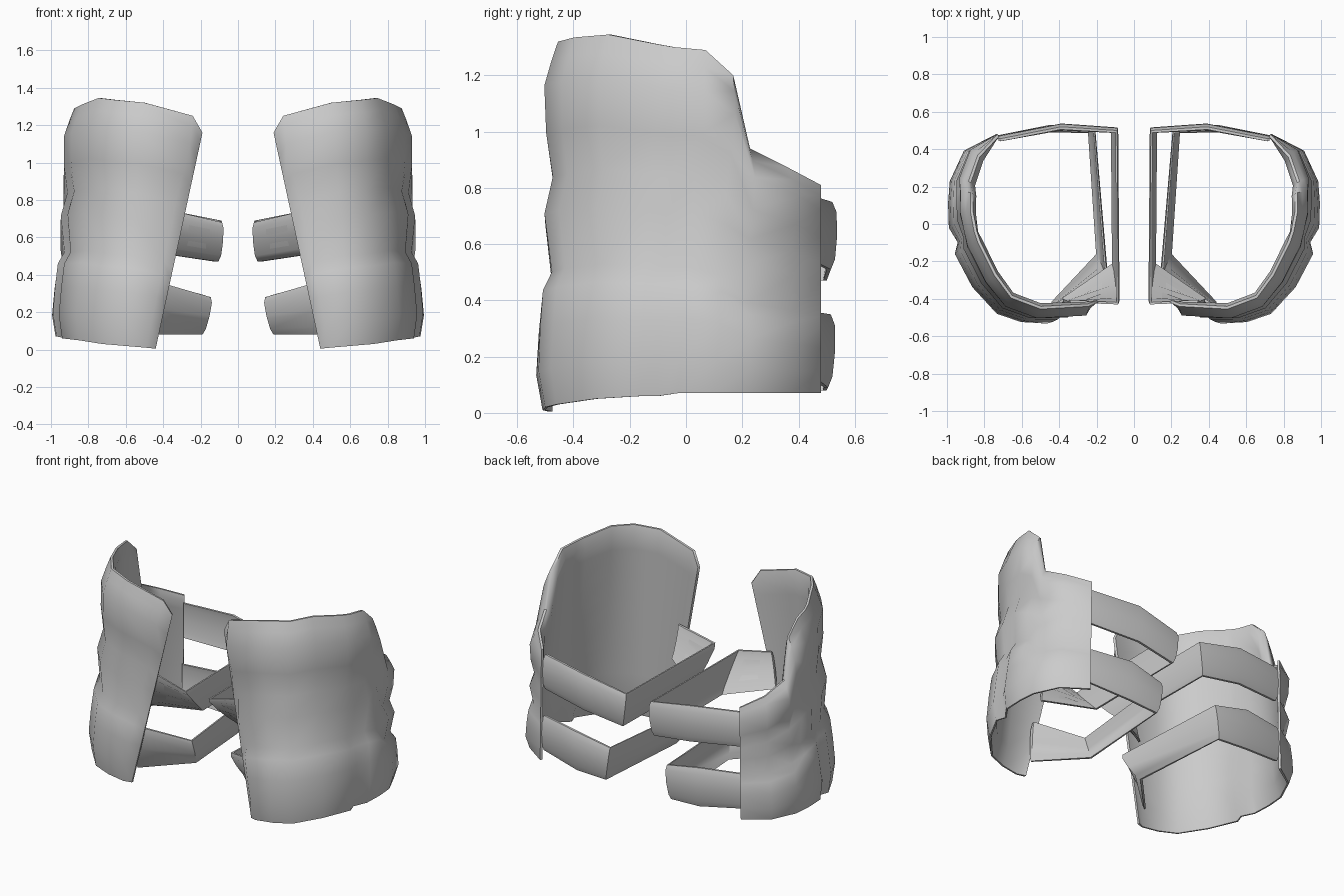
import bpy, bmesh, math
from mathutils import Vector

cube = bpy.data.objects.get("Cube")
if cube:
    bpy.data.objects.remove(cube, do_unlink=True)

grey = bpy.data.materials.new("plain_grey")
grey.use_nodes = True
grey.diffuse_color = (0.6, 0.6, 0.6, 1)
grey.node_tree.nodes["Principled BSDF"].inputs["Base Color"].default_value = (0.6, 0.6, 0.6, 1)

CENTRE = Vector((0.45, 0.0, 0.0))


def outward(p, amount):
    """Push a point horizontally away from the axis of the guard."""
    d = Vector((p.x - CENTRE.x, p.y - CENTRE.y, 0)).normalized()
    return p + d * amount


def mirrored_loft(name, sections):
    """Loft closed cross-sections, cap both ends and mirror to the other leg."""
    n = len(sections[0])
    bm = bmesh.new()
    rings = [[bm.verts.new(p) for p in section] for section in sections]
    for a, b in zip(rings, rings[1:]):
        for k in range(n):
            j = (k + 1) % n
            bm.faces.new((a[k], b[k], b[j], a[j]))
    # each section runs up the outside and back down the inside
    for ring in (rings[0], rings[-1]):
        for k in range(n // 2 - 1):
            bm.faces.new((ring[k], ring[k + 1], ring[n - 2 - k], ring[n - 1 - k]))
    bmesh.ops.recalc_face_normals(bm, faces=bm.faces)
    mesh = bpy.data.meshes.new(name)
    bm.to_mesh(mesh)
    bm.free()
    mesh.materials.append(grey)
    ob = bpy.data.objects.new(name, mesh)
    bpy.context.collection.objects.link(ob)
    mirror = ob.modifiers.new("both_legs", "MIRROR")
    mirror.use_mirror_merge = False
    bpy.ops.object.select_all(action="DESELECT")
    ob.select_set(True)
    bpy.context.view_layer.objects.active = ob
    bpy.ops.object.convert(target="MESH")
    bpy.ops.object.shade_smooth_by_angle(angle=math.radians(50))


# Shell outline: bottom point, top point and wall depth, inner front edge to back edge
outline = [
    ((0.44, -0.49, 0.005), (0.19, -0.42, 1.16), 0.015),
    ((0.49, -0.52, 0.01), (0.24, -0.445, 1.25), 0.035),
    ((0.61, -0.51, 0.02), (0.50, -0.46, 1.32), 0.04),
    ((0.73, -0.47, 0.03), (0.66, -0.40, 1.335), 0.04),
    ((0.86, -0.33, 0.05), (0.75, -0.28, 1.345), 0.04),
    ((0.95, -0.16, 0.06), (0.84, -0.10, 1.31), 0.04),
    ((0.93, -0.10, 0.06), (0.86, -0.04, 1.30), 0.03),
    ((0.98, -0.03, 0.07), (0.88, 0.07, 1.29), 0.04),
    ((0.985, 0.10, 0.07), (0.88, 0.17, 1.20), 0.045),
    ((0.975, 0.22, 0.07), (0.89, 0.23, 0.94), 0.05),
    ((0.90, 0.38, 0.07), (0.84, 0.37, 0.87), 0.05),
    ((0.74, 0.48, 0.07), (0.73, 0.48, 0.81), 0.015),
]
# Padded swells and creases up the height: fraction, outward push
folds = [(0, -0.01), (0.1, 0.02), (0.22, 0.02), (0.32, 0.015), (0.37, -0.015),
         (0.53, 0.02), (0.63, -0.005), (0.75, 0.025), (0.88, 0.038), (0.95, 0.015), (1, -0.005)]
shell = []
for i, (low, high, depth) in enumerate(outline):
    low, high = Vector(low), Vector(high)
    at_edge = i in (0, len(outline) - 1)
    outer = [outward(low.lerp(high, t), 0 if at_edge else push) for t, push in folds]
    # the lining is smooth and meets the padding at thin rims
    lining = [outward(low.lerp(high, t), -min(depth, 0.02) if t in (0, 1) else -depth)
              for t, push in folds]
    shell.append(outer + lining[::-1])
mirrored_loft("guard_shells", shell)

# Strap cross-section: fraction of the width, outward swell
STRAP_PROFILE = [(0, 0), (0.15, 0.014), (0.5, 0.02), (0.85, 0.016), (1, 0)]


# Straps: top and bottom edge points from the back, round the inside, to the front
def strap(name, edges):
    sections = []
    for top, bottom in edges:
        top, bottom = Vector(top), Vector(bottom)
        outer, inner = [], []
        for t, swell in STRAP_PROFILE:
            p = bottom.lerp(top, t)
            outer.append(outward(p, swell))
            inner.append(outward(p, swell * 0.5 - 0.015))
        sections.append(outer + inner[::-1])
    mirrored_loft(name, sections)


strap("upper_straps", [
    ((0.72, 0.455, 0.77), (0.72, 0.455, 0.54)),
    ((0.39, 0.52, 0.75), (0.39, 0.515, 0.51)),
    ((0.09, 0.50, 0.69), (0.115, 0.50, 0.47)),
    ((0.085, -0.43, 0.68), (0.105, -0.22, 0.47)),
    ((0.34, -0.42, 0.74), (0.38, -0.41, 0.51)),
])
strap("lower_straps", [
    ((0.73, 0.455, 0.36), (0.73, 0.455, 0.13)),
    ((0.45, 0.515, 0.35), (0.45, 0.505, 0.09)),
    ((0.21, 0.50, 0.30), (0.24, 0.50, 0.08)),
    ((0.145, -0.28, 0.28), (0.19, -0.17, 0.08)),
    ((0.42, -0.44, 0.36), (0.44, -0.43, 0.08)),
])
